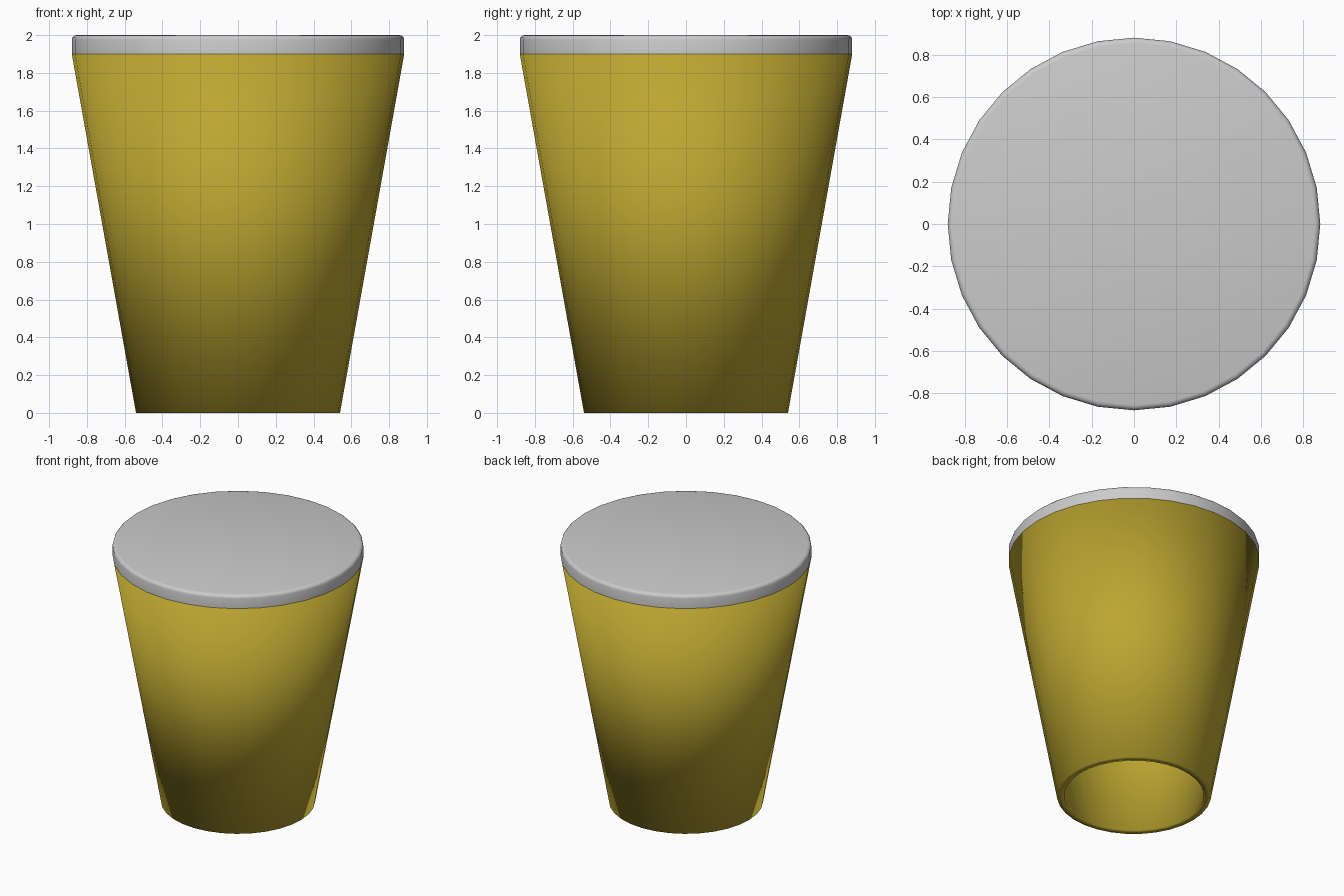
import bpy, bmesh, math

if "Cube" in bpy.data.objects:
    bpy.data.objects.remove(bpy.data.objects["Cube"])

SIDES = 32


def lathe(name, profile, closed, bevel=0.0):
    """Spin an (r, z) profile about z; r = 0 is never used, caps fill open ends."""
    bm = bmesh.new()
    rings = []
    for r, z in profile:
        rings.append([bm.verts.new((r * math.cos(2 * math.pi * i / SIDES),
                                    r * math.sin(2 * math.pi * i / SIDES), z))
                      for i in range(SIDES)])
    pairs = list(zip(rings, rings[1:]))
    if closed:
        pairs.append((rings[-1], rings[0]))
    for a, b in pairs:
        for i in range(SIDES):
            j = (i + 1) % SIDES
            bm.faces.new((a[i], a[j], b[j], b[i]))
    if not closed:
        bm.faces.new(rings[0][::-1])
        bm.faces.new(rings[-1])
    if bevel:
        edges = [e for e in bm.edges if all(v in rings[-1] for v in e.verts)]
        bmesh.ops.bevel(bm, geom=edges, offset=bevel, segments=3,
                        profile=0.5, affect='EDGES')
    bmesh.ops.recalc_face_normals(bm, faces=bm.faces)
    mesh = bpy.data.meshes.new(name)
    bm.to_mesh(mesh)
    bm.free()
    obj = bpy.data.objects.new(name, mesh)
    bpy.context.collection.objects.link(obj)
    return obj


# Tapered hollow cup wall, open at the bottom, smooth over the rims
cup = lathe("cup_wall", [(0.54, 0), (0.88, 1.9), (0.83, 1.9), (0.49, 0)], True)
cup.data.shade_smooth()
mat = bpy.data.materials.new("mustard")
mat.diffuse_color = (0.50, 0.38, 0.03, 1)
mat.use_nodes = True
mat.node_tree.nodes["Principled BSDF"].inputs["Base Color"].default_value = mat.diffuse_color
cup.data.materials.append(mat)

# Flat lid with a softened top edge
lid = lathe("lid", [(0.88, 1.9), (0.88, 2.0)], False, bevel=0.025)
bpy.context.view_layer.objects.active = lid
lid.select_set(True)
bpy.ops.object.shade_smooth_by_angle(angle=math.radians(35))
